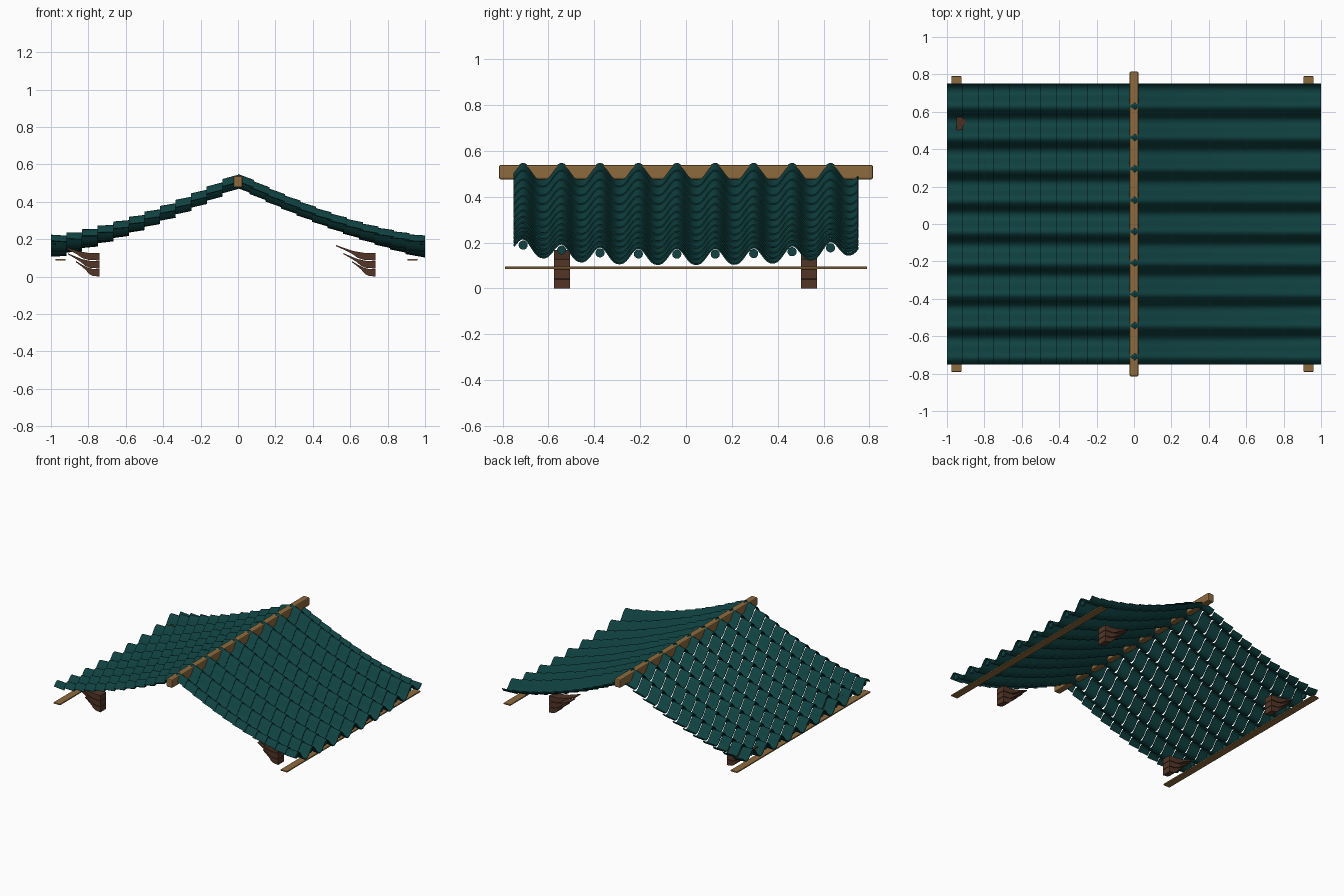
import bpy, bmesh, math

if "Cube" in bpy.data.objects:
    bpy.data.objects.remove(bpy.data.objects["Cube"])


def material(name, rgb):
    m = bpy.data.materials.new(name)
    m.use_nodes = True
    m.diffuse_color = (*rgb, 1)
    m.node_tree.nodes["Principled BSDF"].inputs["Base Color"].default_value = (*rgb, 1)
    return m


TEAL = material("dark teal glaze", (0.005, 0.053, 0.053))
WOOD = material("light wood", (0.27, 0.147, 0.048))
BROWN = material("dark brown wood", (0.085, 0.036, 0.02))

HALF = 0.75        # half length of the roof along y
PITCH = 0.1675     # distance between tile crests
FIRST = -0.71      # first crest
DEPTH = 0.07       # crest to trough
ROWS = 12


def finish(name, bm, mat):
    bmesh.ops.recalc_face_normals(bm, faces=bm.faces)
    mesh = bpy.data.meshes.new(name)
    bm.to_mesh(mesh)
    bm.free()
    mesh.materials.append(mat)
    ob = bpy.data.objects.new(name, mesh)
    bpy.context.collection.objects.link(ob)
    return ob


def activate(ob):
    bpy.ops.object.select_all(action="DESELECT")
    ob.select_set(True)
    bpy.context.view_layer.objects.active = ob


def roof_z(d, y):
    """Height of the waved roof at distance d from the ridge."""
    crest = 0.55 - 0.5 * d + 0.12 * d * d
    lift = 0.05 * (abs(y) / HALF) ** 3 * d ** 3
    wave = 0.5 + 0.5 * math.cos(2 * math.pi * (y - FIRST) / PITCH)
    return crest + lift - DEPTH * (1 - wave ** 1.25)


def tile_slope(name, side, overlap, tilt):
    """Rows of wavy tiles, each tipped up at its lower edge."""
    bm = bmesh.new()
    steps = 144
    for row in range(ROWS):
        upper = max(0, row / ROWS - overlap)
        lower = (row + 1) / ROWS
        pairs = []
        for i in range(steps + 1):
            y = -HALF + 2 * HALF * i / steps
            pairs.append([bm.verts.new((side * d, y, roof_z(d, y) + dz))
                          for d, dz in ((upper, -tilt), (lower, tilt))])
        for a, b in zip(pairs, pairs[1:]):
            face = bm.faces.new((a[0], a[1], b[1], b[0]))
            face.smooth = True
    ob = finish(name, bm, TEAL)
    mod = ob.modifiers.new("thickness", "SOLIDIFY")
    mod.thickness = 0.006
    mod.offset = 0
    activate(ob)
    bpy.ops.object.modifier_apply(modifier=mod.name)
    bpy.ops.object.shade_smooth_by_angle(angle=math.radians(40))


tile_slope("left_tile_slope", 1, 0.02, 0.005)
tile_slope("right_tile_slope", -1, 0.0, 0.009)


# Round end caps under each crest at the eaves
def end_caps(name, side):
    bm = bmesh.new()
    for k in range(9):
        y = FIRST + PITCH * k
        ret = bmesh.ops.create_cone(bm, cap_ends=True, segments=14, radius1=0.02,
                                    radius2=0.02, depth=0.012)
        for v in ret["verts"]:
            x, yy, z = v.co
            v.co = (side * 0.98 + z, y + yy, roof_z(0.98, y) - 0.026 + x)
    finish(name, bm, TEAL)


end_caps("left_eave_caps", 1)
end_caps("right_eave_caps", -1)


# Ridge beam and eave battens
def beam(name, centre, size, bevel):
    bm = bmesh.new()
    bmesh.ops.create_cube(bm, size=1)
    for v in bm.verts:
        v.co = [c + s * p for c, s, p in zip(centre, size, v.co)]
    ob = finish(name, bm, WOOD)
    mod = ob.modifiers.new("soft_edges", "BEVEL")
    mod.width = bevel
    mod.segments = 2


beam("ridge_beam", (0, 0, 0.507), (0.048, 1.63, 0.062), 0.007)
beam("left_eave_batten", (0.933, 0, 0.09), (0.054, 1.58, 0.01), 0.002)
beam("right_eave_batten", (-0.95, 0, 0.09), (0.054, 1.58, 0.01), 0.002)


# Stacked brackets: three upswept layers, shorter towards the bottom
def bracket(name, back_x, y):
    bm = bmesh.new()
    top = [(0, 0), (-0.3, 0.001), (-0.55, 0.01), (-0.8, 0.027), (-1, 0.042)]
    under = [(-1, 0.036), (-0.8, 0.017), (-0.6, -0.004), (-0.45, -0.026),
             (-0.3, -0.036), (0, -0.04)]
    for level, length in enumerate((0.125, 0.17, 0.21)):
        base = 0.04 * (level + 1) + 0.003 * level
        outline = [(back_x + length * u, base + w) for u, w in top + under]
        front = [bm.verts.new((x, y - 0.035, z)) for x, z in outline]
        face = bm.faces.new(front)
        ext = bmesh.ops.extrude_face_region(bm, geom=[face])
        for v in ext["geom"]:
            if isinstance(v, bmesh.types.BMVert):
                v.co.y += 0.07
    finish(name, bm, BROWN)


for side_name, back_x in (("left", 0.735), ("right", -0.74)):
    for end_name, y in (("front", -0.54), ("back", 0.537)):
        bracket(f"{side_name}_{end_name}_bracket", back_x, y)
